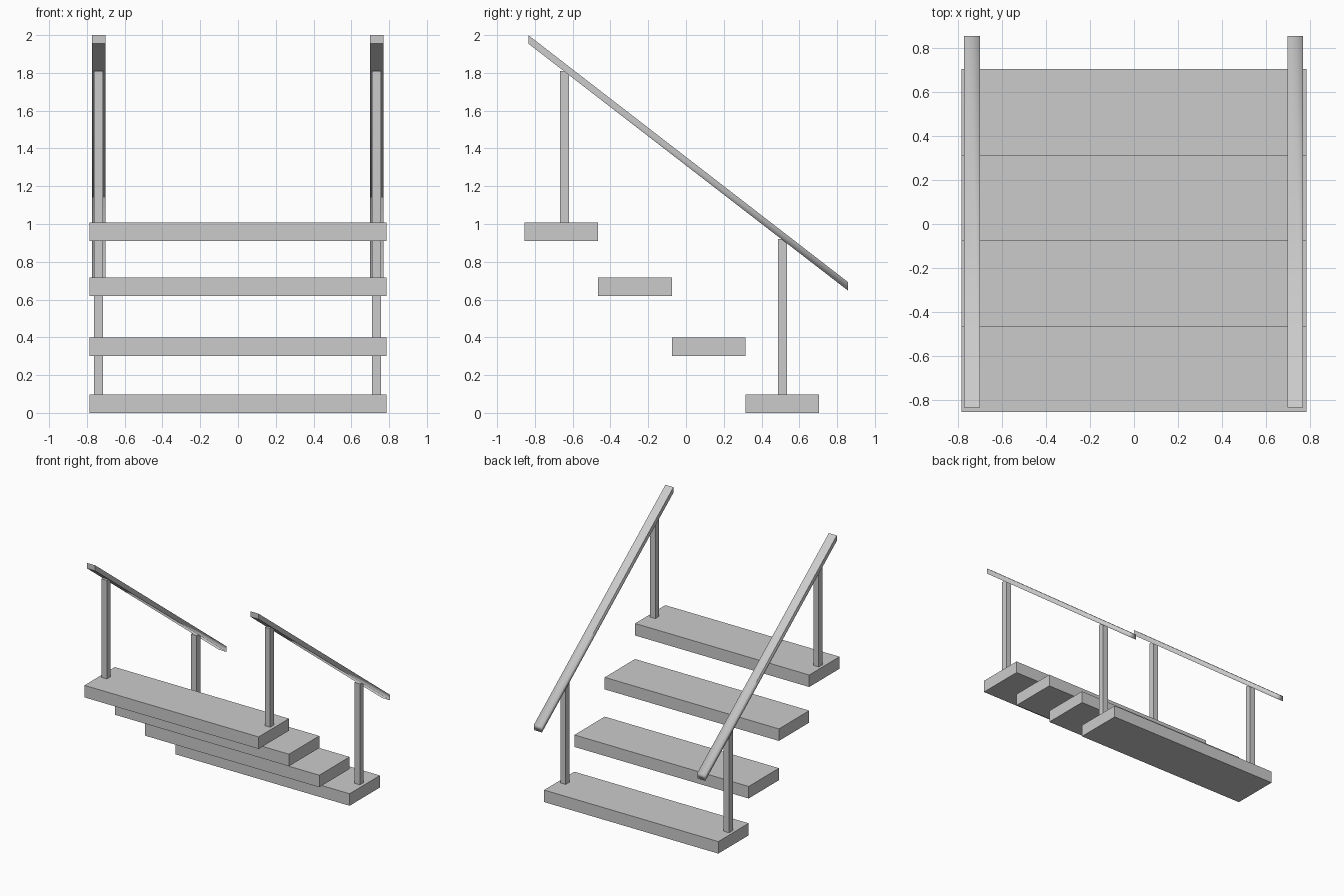
import bpy
import bmesh

cube = bpy.data.objects.get("Cube")
if cube:
    bpy.data.objects.remove(cube, do_unlink=True)

grey = bpy.data.materials.new("light grey")
grey.use_nodes = True
COLOUR = (0.6, 0.6, 0.6, 1)
grey.diffuse_color = COLOUR
grey.node_tree.nodes["Principled BSDF"].inputs["Base Color"].default_value = COLOUR


def prism(name, x0, x1, profile):
    """Extrude a (y, z) profile between two x positions."""
    bm = bmesh.new()
    face = bm.faces.new([bm.verts.new((x0, y, z)) for y, z in profile])
    out = bmesh.ops.extrude_face_region(bm, geom=[face])
    moved = [v for v in out["geom"] if isinstance(v, bmesh.types.BMVert)]
    bmesh.ops.translate(bm, verts=moved, vec=(x1 - x0, 0, 0))
    bmesh.ops.recalc_face_normals(bm, faces=bm.faces)
    mesh = bpy.data.meshes.new(name)
    bm.to_mesh(mesh)
    bm.free()
    mesh.materials.append(grey)
    obj = bpy.data.objects.new(name, mesh)
    bpy.context.collection.objects.link(obj)
    return obj


def box(name, x0, x1, y0, y1, z0, z1):
    return prism(name, x0, x1, [(y0, z0), (y1, z0), (y1, z1), (y0, z1)])


def soften_low_end(obj, y_end):
    """Smooth only the edges around the low end of a rail."""
    mesh = obj.data
    mesh.shade_smooth()
    for edge in mesh.edges:
        edge.use_edge_sharp = any(mesh.vertices[i].co.y < y_end for i in edge.vertices)


# Floating treads, from the low back one to the high front one
DEPTH = 0.39
for i, bottom in enumerate((0, 0.3, 0.62, 0.91)):
    back = 0.705 - i * DEPTH
    box(f"tread_{i + 1}", -0.785, 0.785, back - DEPTH, back, bottom, bottom + 0.098)

# Posts and sloping handrails on both sides
for side, x in (("left", 0.734), ("right", -0.738)):
    box(f"{side}_front_post", x - 0.024, x + 0.024, -0.668, -0.62, 1.0, 1.81)
    box(f"{side}_back_post", x - 0.024, x + 0.024, 0.486, 0.534, 0.09, 0.92)
    rail = prism(f"{side}_handrail", x - 0.036, x + 0.036,
                 [(-0.835, 1.955), (0.857, 0.648), (0.857, 0.693), (-0.835, 2.0)])
    soften_low_end(rail, 0.8)
